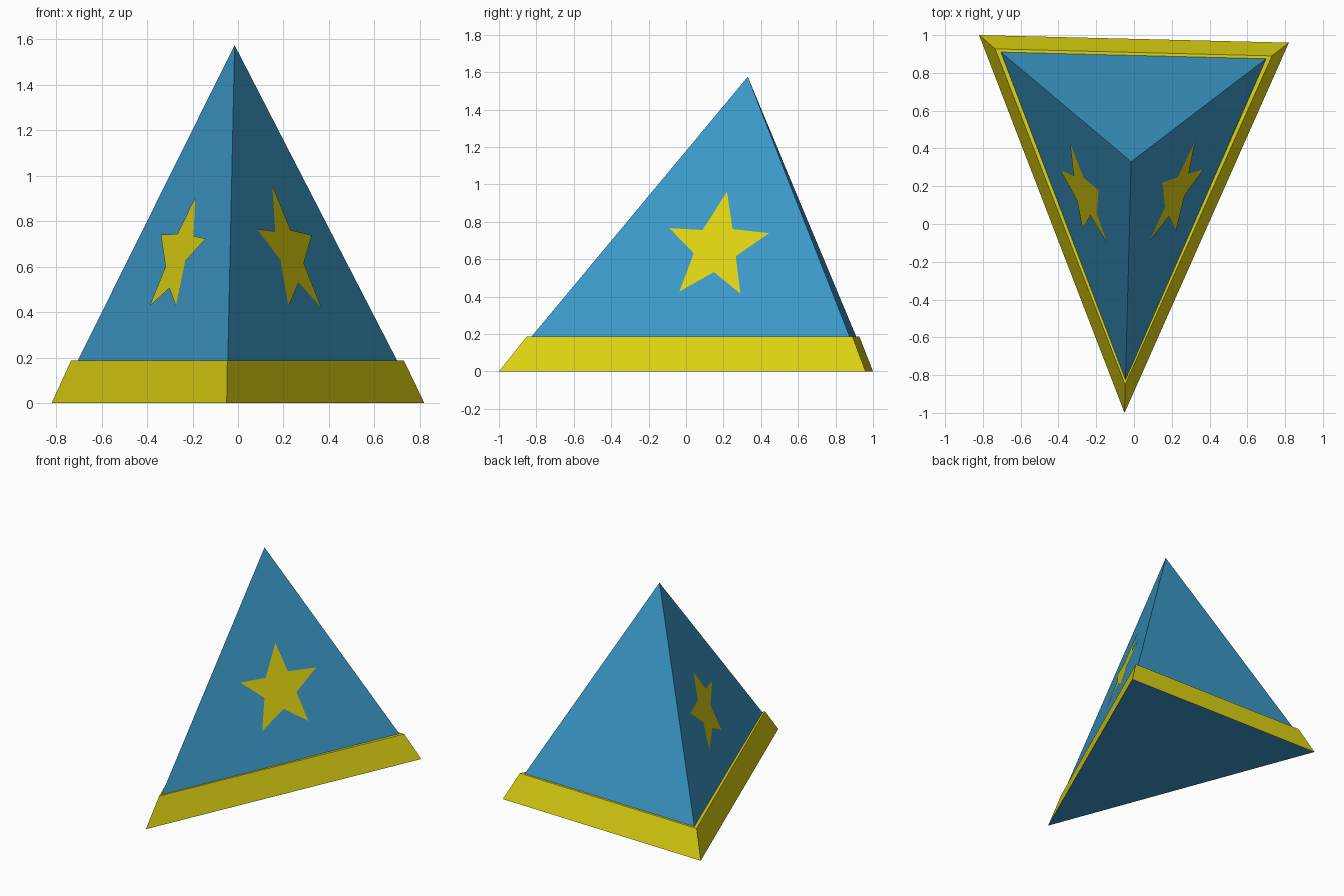
import bpy
from mathutils import Vector

if "Cube" in bpy.data.objects:
    bpy.data.objects.remove(bpy.data.objects["Cube"])


def material(name, rgb):
    m = bpy.data.materials.new(name)
    m.diffuse_color = (*rgb, 1)
    m.use_nodes = True
    m.node_tree.nodes["Principled BSDF"].inputs["Base Color"].default_value = m.diffuse_color
    return m


YELLOW = material("yellow", (0.76, 0.67, 0.006))
BLUE = material("blue", (0.045, 0.33, 0.60))


def make(name, verts, faces, mats):
    mesh = bpy.data.meshes.new(name)
    mesh.from_pydata(verts, [], faces)
    for m in mats:
        mesh.materials.append(m)
    obj = bpy.data.objects.new(name, mesh)
    bpy.context.collection.objects.link(obj)
    return obj


def ring(points, z):
    return [Vector((x, y, z)) for x, y in points]


def band(a, b):
    """Quads joining two three-cornered rings."""
    return [(a + i, a + (i + 1) % 3, b + (i + 1) % 3, b + i) for i in range(3)]


# Corner order is counter-clockwise from above: front, back right, back left
TOP = 0.187
foot = ring([(-0.05, -1.0), (0.82, 0.96), (-0.82, 1.0)], 0)
rim = ring([(-0.047, -0.85), (0.73, 0.89), (-0.735, 0.927)], TOP)
body = ring([(-0.045, -0.825), (0.70, 0.875), (-0.705, 0.91)], TOP)
apex = Vector((-0.015, 0.33, 1.575))

# Sloped yellow base with a narrow ledge and a blue underside
base = make("base", foot + rim + body,
            [(2, 1, 0)] + band(0, 3) + band(3, 6), [YELLOW, BLUE])
for p in base.data.polygons:
    p.material_index = 1 if p.normal.z < -0.9 else 0

# Blue three-sided pyramid
make("pyramid", body + [apex], [(0, 1, 3), (1, 2, 3), (2, 0, 3)], [BLUE])


def star(name, a, b, axis, outline):
    """Thin star on the face a-b-apex; outline gives (x or y, z) pairs."""
    n = (b - a).cross(apex - a).normalized()
    other = 1 - axis
    pts = []
    for u, z in outline:
        p = Vector((0, 0, z))
        p[axis] = u
        p[other] = (n.dot(a) - n[axis] * u - n.z * z) / n[other]
        pts.append(p + n * 0.003)
    centre = sum(pts, Vector()) / len(pts)
    k = len(pts)
    obj = make(name, pts + [centre],
               [(i, (i + 1) % k, k) for i in range(k)], [YELLOW])
    # wind the fan so that it faces outward
    if obj.data.polygons[0].normal.dot(n) < 0:
        obj.data.flip_normals()


# Star on the right face, measured in y and z
star("right_star", body[0], body[1], 1,
     [(0.22, 0.96), (0.25, 0.76), (0.445, 0.738), (0.267, 0.615),
      (0.292, 0.415), (0.15, 0.53), (-0.035, 0.425), (0.043, 0.63),
      (-0.088, 0.765), (0.09, 0.755)])

# Star on the left face, measured in x and z
star("left_star", body[2], body[0], 0,
     [(-0.185, 0.905), (-0.193, 0.735), (-0.14, 0.722), (-0.229, 0.624),
      (-0.27, 0.424), (-0.299, 0.505), (-0.387, 0.425), (-0.316, 0.60),
      (-0.337, 0.74), (-0.264, 0.743)])
